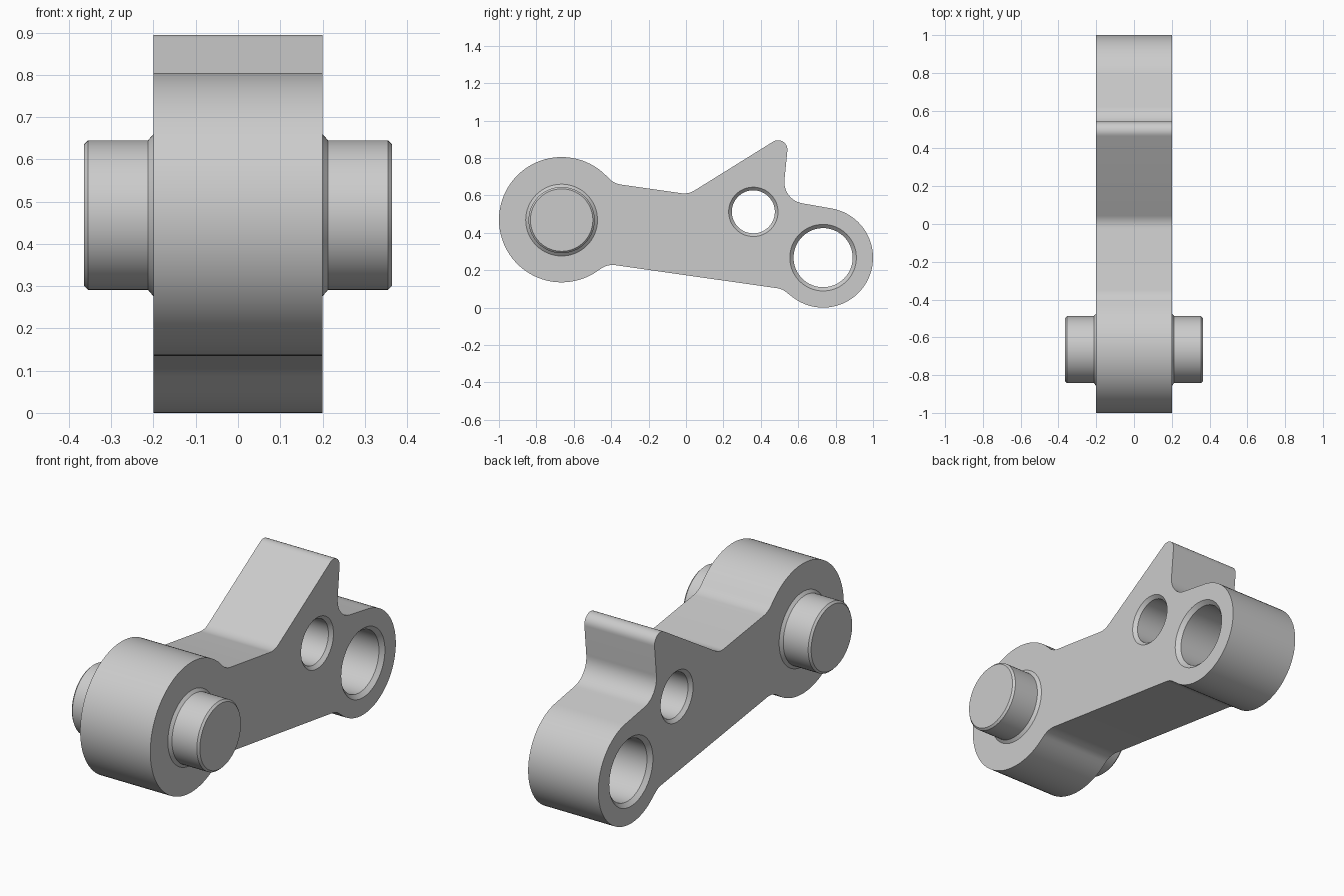
import bpy, bmesh
from math import sin, cos, tan, pi, radians
from mathutils import Vector

cube = bpy.data.objects.get("Cube")
if cube:
    bpy.data.objects.remove(cube)

steel = bpy.data.materials.new("plain_grey")
steel.use_nodes = True
GREY = (0.6, 0.6, 0.6, 1)
steel.diffuse_color = GREY
steel.node_tree.nodes["Principled BSDF"].inputs["Base Color"].default_value = GREY

HALF = 0.2                     # half thickness of the arm
BIG, BIG_R = Vector((-0.665, 0.47)), 0.335
SMALL, SMALL_R = Vector((0.733, 0.267)), 0.267


def arc(center, r, a0, a1, n):
    """Points on an arc in the side plane, angles in degrees."""
    step = radians(a1 - a0) / n
    return [center + r * Vector((cos(radians(a0) + i * step), sin(radians(a0) + i * step)))
            for i in range(n + 1)]


def circle(center, r, n=64):
    return arc(center, r, 0, 360, n)[:-1]


def fillet(prev, corner, nxt, r, n=10):
    """Round the corner between two straight runs."""
    u, v = (prev - corner).normalized(), (nxt - corner).normalized()
    half = u.angle(v) / 2
    center = corner + (u + v).normalized() * (r / sin(half))
    start = corner + u * (r / tan(half)) - center
    end = corner + v * (r / tan(half)) - center
    turn = start.angle(end)
    return [center + (start * sin((1 - t) * turn) + end * sin(t * turn)) / sin(turn)
            for t in (i / n for i in range(n + 1))]


def finish(name, bm):
    bmesh.ops.recalc_face_normals(bm, faces=bm.faces)
    mesh = bpy.data.meshes.new(name)
    bm.to_mesh(mesh)
    bm.free()
    ob = bpy.data.objects.new(name, mesh)
    bpy.context.collection.objects.link(ob)
    mesh.materials.append(steel)
    bpy.ops.object.select_all(action="DESELECT")
    ob.select_set(True)
    bpy.context.view_layer.objects.active = ob
    bpy.ops.object.shade_smooth_by_angle(angle=radians(30))
    return ob


def skin(bm, rings):
    """Join (x, points) rings with quads; returns the vertex rings."""
    loops = [[bm.verts.new((x, p.x, p.y)) for p in pts] for x, pts in rings]
    for a, b in zip(loops, loops[1:]):
        for i in range(len(a)):
            j = (i + 1) % len(a)
            bm.faces.new((a[i], a[j], b[j], b[i]))
    return loops


# Side outline of the arm: two round ends, sloping waist and a pointed horn
big_end = arc(BIG, BIG_R, 45, 305, 60)
small_end = arc(SMALL, SMALL_R, -130, 80, 48)
corners = [(-0.42, 0.233, 0.11), (0.513, 0.1, 0.1)]
horn = [(0.516, 0.576, 0.115), (0.552, 0.941, 0.05), (0.013, 0.606, 0.1), (-0.384, 0.663, 0.11)]


def rounded_run(start, run, end):
    pts = [start] + [Vector(c[:2]) for c in run] + [end]
    out = []
    for i, c in enumerate(run):
        out += fillet(pts[i], pts[i + 1], pts[i + 2], c[2])
    return out


outline = (big_end + rounded_run(big_end[-1], corners, small_end[0])
           + small_end + rounded_run(small_end[-1], horn, big_end[0]))

# Arm with two chamfered through holes
bm = bmesh.new()
shells = [skin(bm, [(-HALF, outline), (HALF, outline)])]
for center, r, lip in ((Vector((0.36, 0.512)), 0.115, 0.017), (SMALL, 0.158, 0.02)):
    wide, bore = circle(center, r + lip), circle(center, r)
    shells.append(skin(bm, [(-HALF, wide), (lip - HALF, bore), (HALF - lip, bore), (HALF, wide)]))
for side in (0, -1):
    edges = []
    for s in shells:
        ring = s[side]
        edges += [bm.edges.get((ring[i - 1], ring[i])) for i in range(len(ring))]
    bmesh.ops.triangle_fill(bm, edges=edges, use_beauty=True, normal=(1, 0, 0))
finish("lever_arm", bm)

# Pivot pins on both sides, flared at the root and chamfered at the tip
for side, name in ((1, "left_pin"), (-1, "right_pin")):
    bm = bmesh.new()
    profile = [(HALF - 0.02, 0.192), (HALF, 0.192), (0.213, 0.177), (0.355, 0.177), (0.365, 0.167)]
    rings = skin(bm, [(side * x, circle(Vector((BIG.x, 0.468)), r)) for x, r in profile])
    bm.faces.new(rings[0])
    bm.faces.new(rings[-1])
    finish(name, bm)
